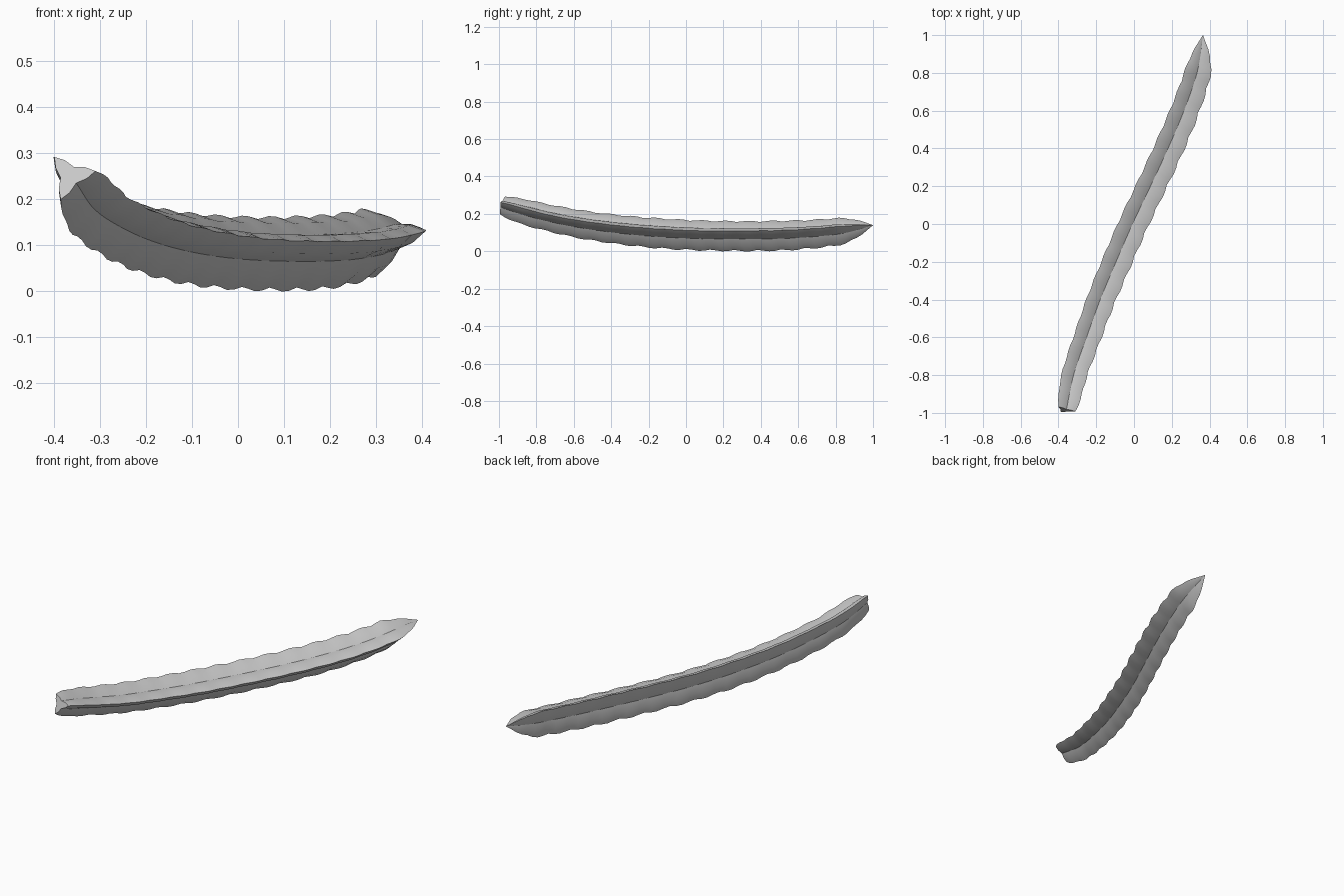
import bpy, bmesh, math
from mathutils import Vector

cube = bpy.data.objects.get("Cube")
if cube:
    bpy.data.objects.remove(cube, do_unlink=True)

# Centre line, sampled at even steps along y from -1 to 1
AXIS_X = [-.368, -.33, -.262, -.19, -.107, -.02, .075, .168, .253, .323, .365]
AXIS_Z = [.255, .2, .157, .128, .108, .096, .091, .091, .097, .113, .14]
# Rib reach along y
REACH = [(-1, .056), (-.95, .068), (-.88, .08), (-.6, .088), (-.2, .095),
         (.5, .095), (.8, .088), (.86, .077), (.92, .051), (1, .001)]
SCALLOP = .125
RINGS_PER_SCALLOP = 4


def spline(values, y):
    """Smooth curve through evenly spaced values."""
    u = (y + 1) / 2 * (len(values) - 1)
    i = max(0, min(len(values) - 2, int(u)))
    t = u - i
    b, c = values[i], values[i + 1]
    a = values[i - 1] if i > 0 else 2 * b - c
    d = values[i + 2] if i + 2 < len(values) else 2 * c - b
    return b + t * ((c - a) / 2 + t * (a - 2.5 * b + 2 * c - d / 2
                                       + t * (1.5 * (b - c) + (d - a) / 2)))


def centre(y):
    return Vector((spline(AXIS_X, y), y, spline(AXIS_Z, y)))


def reach(y):
    for (y0, r0), (y1, r1) in zip(REACH, REACH[1:]):
        if y <= y1:
            return r0 + (r1 - r0) * max(0, y - y0) / (y1 - y0)
    return REACH[-1][1]


def ring(bm, y):
    """Three-ribbed cross-section: crest, shoulder, valley, shoulder per rib."""
    tangent = (centre(y + .01) - centre(y - .01)).normalized()
    side = tangent.cross(Vector((0, 0, 1))).normalized()
    up = side.cross(tangent)
    radius = reach(y)
    bump = abs(math.sin(math.pi * (y + 1) / SCALLOP))
    crest = .9 + .12 * bump
    shoulder = .62 + .04 * bump
    verts = []
    for rib in range(3):
        base = 11 + 120 * rib
        for turn, size in ((0, crest), (20, shoulder), (60, .36), (100, shoulder)):
            a = math.radians(base + turn)
            verts.append(bm.verts.new(
                centre(y) + radius * size * (side * math.cos(a) + up * math.sin(a))))
    return verts


# Ribbed stem
bm = bmesh.new()
start, end = -.985, .997
count = round((end - start) / SCALLOP * RINGS_PER_SCALLOP)
rings = [ring(bm, start + (end - start) * i / count) for i in range(count + 1)]
for lower, upper in zip(rings, rings[1:]):
    for k in range(len(lower)):
        n = (k + 1) % len(lower)
        bm.faces.new((lower[k], lower[n], upper[n], upper[k]))

# Cut end and pointed tip
bm.faces.new(rings[0])
tip = bm.verts.new(centre(1))
for k in range(len(rings[-1])):
    bm.faces.new((rings[-1][k], rings[-1][(k + 1) % len(rings[-1])], tip))
bmesh.ops.recalc_face_normals(bm, faces=bm.faces)

mesh = bpy.data.meshes.new("ribbed_stem")
bm.to_mesh(mesh)
bm.free()
stem = bpy.data.objects.new("ribbed_stem", mesh)
bpy.context.collection.objects.link(stem)

# Plain grey skin
grey = bpy.data.materials.new("light_grey")
grey.use_nodes = True
colour = (.6, .6, .6, 1)
grey.diffuse_color = colour
grey.node_tree.nodes["Principled BSDF"].inputs["Base Color"].default_value = colour
mesh.materials.append(grey)

# Soft shading along the ribs, crisp crests
bpy.ops.object.select_all(action='DESELECT')
stem.select_set(True)
bpy.context.view_layer.objects.active = stem
bpy.ops.object.shade_smooth_by_angle(angle=math.radians(25))
